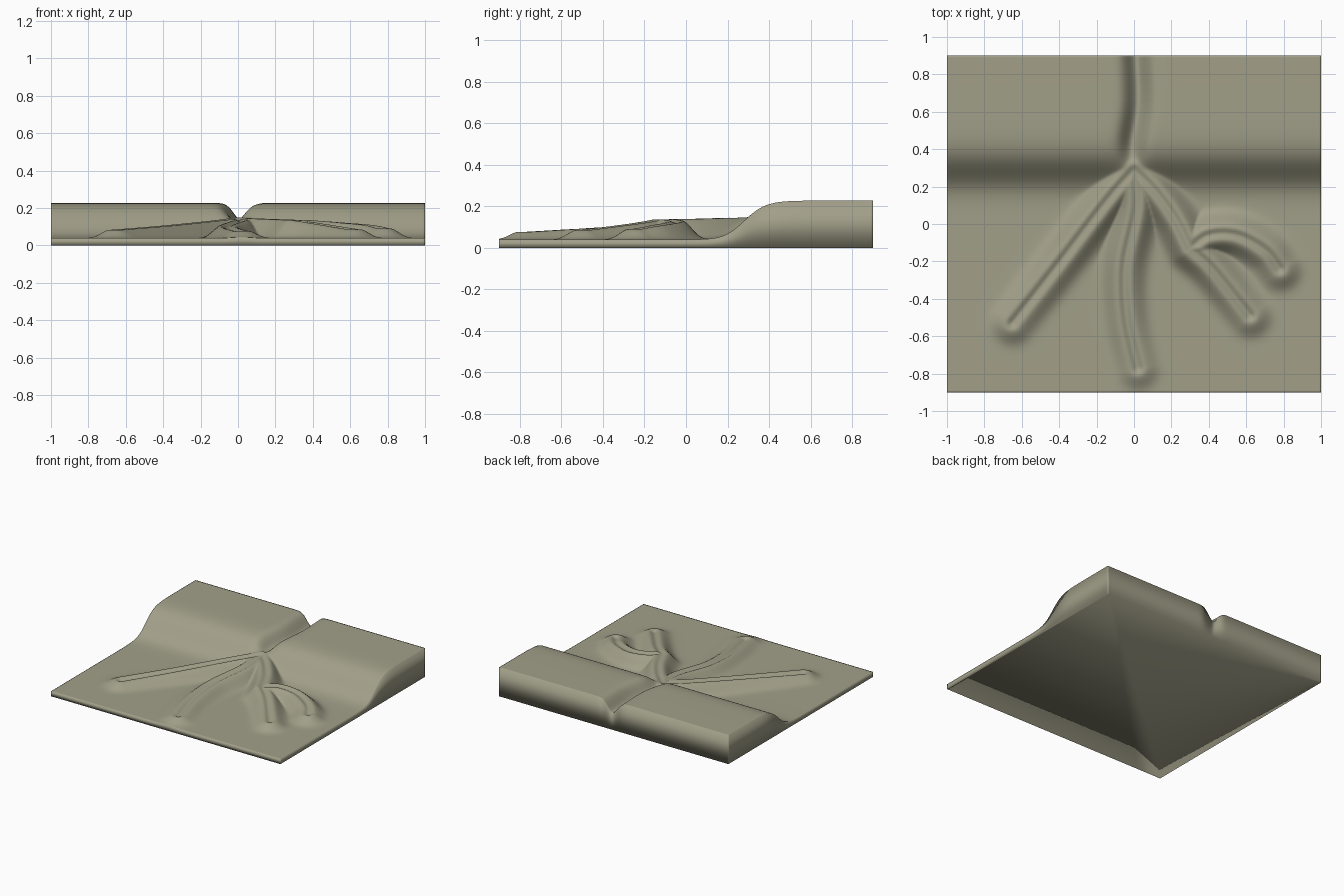
import bpy, bmesh, math
from mathutils import Vector

if "Cube" in bpy.data.objects:
    bpy.data.objects.remove(bpy.data.objects["Cube"])

NX, NY = 200, 180
FLOOR, SHELF = 0.035, 0.23


def smooth_path(pts, n=6):
    # Catmull-Rom curve through the control points (x, y, crest height)
    p = [Vector(q) for q in pts]
    p = [2 * p[0] - p[1]] + p + [2 * p[-1] - p[-2]]
    out = []
    for i in range(1, len(p) - 2):
        a, b, c, d = p[i - 1:i + 3]
        for k in range(n):
            t = k / n
            out.append(0.5 * (2 * b + (c - a) * t + (2 * a - 5 * b + 4 * c - d) * t * t
                              + (3 * b - a - 3 * c + d) * t ** 3))
    return out + [p[-2]]


def nearest(path, x, y):
    # distance to a path and the crest height at the closest point
    best, h = 9.0, 0.0
    for a, b in zip(path, path[1:]):
        dx, dy = b.x - a.x, b.y - a.y
        t = ((x - a.x) * dx + (y - a.y) * dy) / (dx * dx + dy * dy)
        t = min(1.0, max(0.0, t))
        d = (x - a.x - t * dx) ** 2 + (y - a.y - t * dy) ** 2
        if d < best:
            best, h = d, a.z + t * (b.z - a.z)
    return math.sqrt(best), h


# Canyon through the shelf and leveed channels across the floor
canyon = smooth_path([(0.01, 0.95, 0.095), (0.02, 0.65, 0.095), (-0.01, 0.42, 0.085), (0, 0.3, 0.02)])
channels = [smooth_path(c) for c in (
    [(0, 0.29, 0.125), (-0.14, 0.13, 0.108), (-0.4, -0.21, 0.08), (-0.65, -0.53, 0.058)],
    [(0, 0.29, 0.125), (0.01, 0.08, 0.112), (-0.05, -0.22, 0.088), (-0.04, -0.5, 0.068), (0.02, -0.77, 0.05)],
    [(0, 0.29, 0.125), (0.11, 0.18, 0.122), (0.22, 0.03, 0.118), (0.3, -0.13, 0.115)],
    [(0.3, -0.13, 0.115), (0.4, -0.06, 0.112), (0.55, -0.06, 0.1), (0.7, -0.14, 0.085), (0.78, -0.24, 0.065)],
    [(0.3, -0.13, 0.115), (0.42, -0.24, 0.095), (0.62, -0.49, 0.06)],
)]


def height(x, y):
    base = (SHELF - FLOOR) / (1 + math.exp(-(y - 0.28) / 0.052))
    d, depth = nearest(canyon, x, y)
    base -= depth * math.exp(-(d / 0.058) ** 2)
    lobe, groove = 0.0, 0.0
    for path in channels:
        d, h = nearest(path, x, y)
        if d < 0.3:
            lobe = max(lobe, h * math.exp(-(d / 0.098) ** 2.6))
            groove = max(groove, 0.022 * math.exp(-(d / 0.026) ** 2))
    # soft maximum of the slope and the sediment lobes
    diff = base - lobe
    z = 0.5 * (base + lobe + math.sqrt(diff * diff + 0.0002)) - 0.003
    return FLOOR + max(0.0, z - groove)


# Terrain block: relief on top, straight skirt, flat bottom
bm = bmesh.new()
grid = []
for j in range(NY + 1):
    y = -0.9 + 1.8 * j / NY
    row = []
    for i in range(NX + 1):
        x = -1 + 2 * i / NX
        row.append(bm.verts.new((x, y, height(x, y))))
    grid.append(row)
for j in range(NY):
    for i in range(NX):
        bm.faces.new((grid[j][i], grid[j][i + 1], grid[j + 1][i + 1], grid[j + 1][i]))
rim = (grid[0][:-1] + [r[-1] for r in grid[:-1]]
       + grid[-1][:0:-1] + [r[0] for r in grid[:0:-1]])
foot = [bm.verts.new((v.co.x, v.co.y, 0)) for v in rim]
for k in range(len(rim)):
    m = (k + 1) % len(rim)
    bm.faces.new((rim[m], rim[k], foot[k], foot[m]))
bm.faces.new(foot[::-1])
for f in bm.faces:
    f.smooth = True

mesh = bpy.data.meshes.new("seafloor_fan")
bm.to_mesh(mesh)
bm.free()
terrain = bpy.data.objects.new("seafloor_fan", mesh)
bpy.context.collection.objects.link(terrain)

mat = bpy.data.materials.new("sediment")
mat.diffuse_color = (0.36, 0.35, 0.25, 1)
mat.use_nodes = True
mat.node_tree.nodes["Principled BSDF"].inputs["Base Color"].default_value = mat.diffuse_color
mesh.materials.append(mat)
